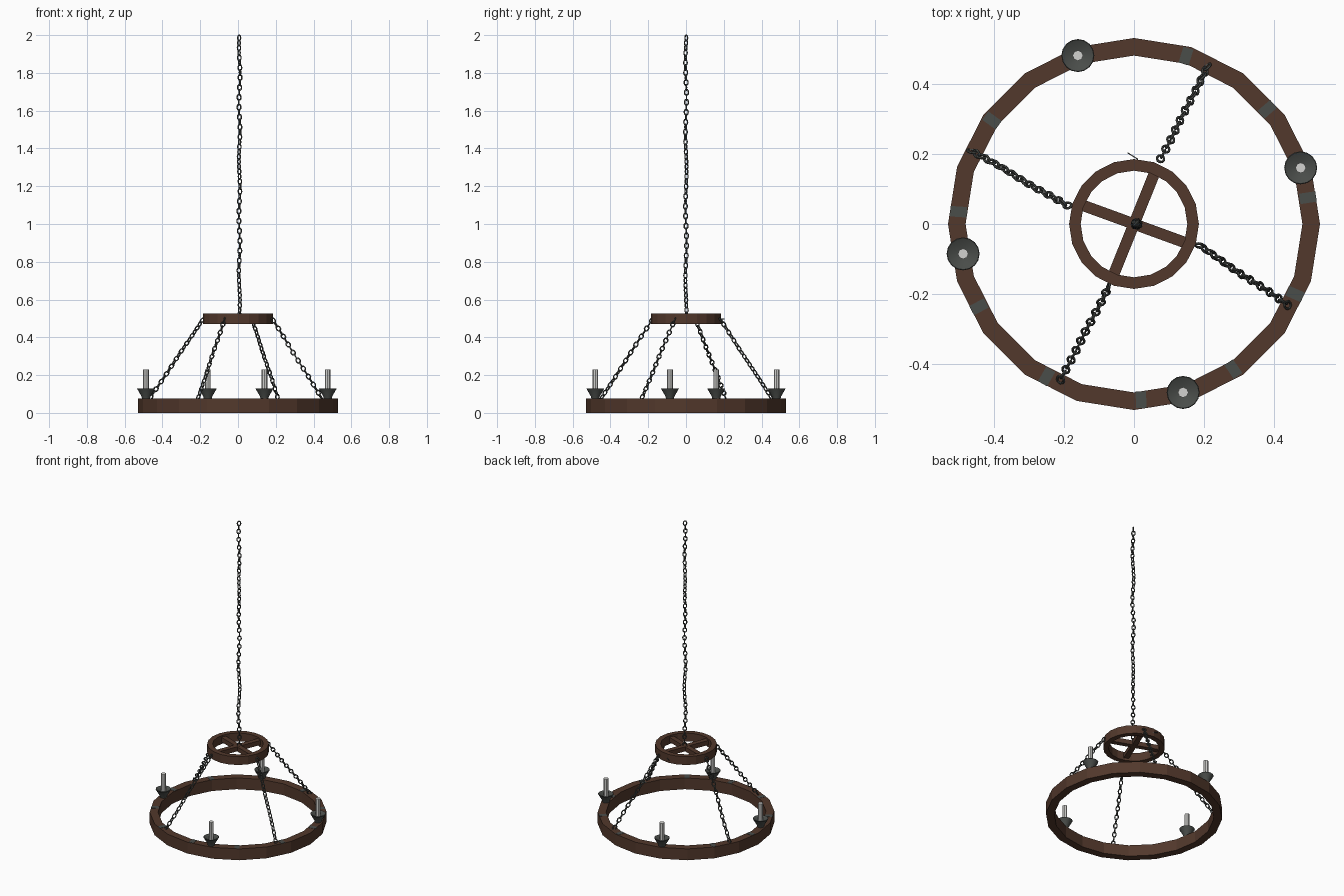
import bpy, bmesh, math
from mathutils import Vector, Matrix

if "Cube" in bpy.data.objects:
    bpy.data.objects.remove(bpy.data.objects["Cube"], do_unlink=True)


def material(name, color):
    mat = bpy.data.materials.new(name)
    mat.use_nodes = True
    mat.diffuse_color = (*color, 1)
    mat.node_tree.nodes["Principled BSDF"].inputs["Base Color"].default_value = (*color, 1)
    return mat


WOOD = material("dark wood", (0.085, 0.040, 0.025))
IRON = material("dark iron", (0.068, 0.074, 0.068))
WAX = material("pale wax", (0.65, 0.65, 0.63))


def finish(name, bm, mat, smooth=False):
    bmesh.ops.recalc_face_normals(bm, faces=bm.faces)
    mesh = bpy.data.meshes.new(name)
    bm.to_mesh(mesh)
    bm.free()
    mesh.materials.append(mat)
    obj = bpy.data.objects.new(name, mesh)
    bpy.context.collection.objects.link(obj)
    if smooth:
        bpy.ops.object.select_all(action="DESELECT")
        obj.select_set(True)
        bpy.context.view_layer.objects.active = obj
        bpy.ops.object.shade_smooth_by_angle(angle=math.radians(40))
    return obj


def loft(bm, rings, close=False):
    """Join rings of points with quads; optionally join the last to the first."""
    rows = [[bm.verts.new(p) for p in ring] for ring in rings]
    n = len(rows[0])
    for i in range(len(rows) if close else len(rows) - 1):
        a, b = rows[i], rows[(i + 1) % len(rows)]
        for j in range(n):
            k = (j + 1) % n
            bm.faces.new((a[j], a[k], b[k], b[j]))
    return rows


def lathe(bm, profile, sides, center=(0, 0, 0), turn=0.0, close=False):
    c = Vector(center)
    angles = [math.tau * i / sides + turn for i in range(sides)]
    return loft(bm, [[c + Vector((r * math.cos(a), r * math.sin(a), z)) for a in angles]
                     for r, z in profile], close)


def hoop(name, inner, outer, low, high, turn=0.0):
    bm = bmesh.new()
    lathe(bm, [(inner, low), (outer, low), (outer, high), (inner, high)], 20, turn=turn, close=True)
    return finish(name, bm, WOOD)


def box(name, size, place, angle, mat):
    bm = bmesh.new()
    m = Matrix.Translation(place) @ Matrix.Rotation(angle, 4, "Z") @ Matrix.Diagonal((*size, 1))
    bmesh.ops.create_cube(bm, size=1, matrix=m)
    return finish(name, bm, mat)


def add_link(bm, center, axis, roll):
    """One oval chain link with its long side along the axis."""
    m = Matrix.Translation(center) @ axis.to_track_quat("Z", "Y").to_matrix().to_4x4() \
        @ Matrix.Rotation(roll, 4, "Z")
    rings = []
    for i in range(12):
        a = math.tau * i / 12
        mid = Vector((0.0105 * math.cos(a), 0, 0.0155 * math.sin(a)))
        out = Vector((math.cos(a), 0, math.sin(a)))
        rings.append([m @ (mid + 0.0037 * (out * math.cos(b) + Vector((0, math.sin(b), 0))))
                      for b in (math.tau * j / 6 for j in range(6))])
    loft(bm, rings, close=True)


def chain(name, start, end, sway=0.0, roll=0.0, twist=0.0):
    start, end = Vector(start), Vector(end)
    count = round((end - start).length / 0.026)
    step = (end - start) / count
    bm = bmesh.new()
    for i in range(count):
        wobble = Vector((math.sin(i * 0.55), math.cos(i * 0.43), 0)) * sway
        add_link(bm, start + step * (i + 0.5) + wobble, step, roll + i * (math.pi / 2 + twist))
    return finish(name, bm, IRON, True)


# Wooden hoops and the crossed bars in the small one
hoop("large_hoop", 0.48, 0.53, 0.0, 0.075)
hoop("small_hoop", 0.152, 0.185, 0.47, 0.525)
for name, degrees, top in (("cross_bar_long", 68, 0.515), ("cross_bar_short", -20, 0.514)):
    box(name, (0.32, 0.032, 0.03), (0, 0, top - 0.015), math.radians(degrees), WOOD)

# Iron straps let into the top of the large hoop
for i in range(10):
    a = math.radians(72.8 - 32.1 * i)
    box(f"strap_{i + 1}", (0.047, 0.03, 0.004),
        (0.501 * math.cos(a), 0.501 * math.sin(a), 0.0745), a, IRON)

# Candles in flared iron cups
for i, (x, y) in enumerate([(-0.16, 0.48), (0.475, 0.16), (0.14, -0.48), (-0.487, -0.085)]):
    cup = bmesh.new()
    rows = lathe(cup, [(0.02, 0.072), (0.024, 0.088), (0.047, 0.128), (0.045, 0.13), (0.012, 0.113)],
                 16, (x, y, 0))
    cup.faces.new(rows[0])
    cup.faces.new(rows[-1])
    finish(f"candle_cup_{i + 1}", cup, IRON, True)
    candle = bmesh.new()
    rows = lathe(candle, [(0.015, 0.1), (0.015, 0.23)], 8, (x, y, 0))
    candle.faces.new(rows[0])
    candle.faces.new(rows[-1])
    finish(f"candle_{i + 1}", candle, WAX, True)

# Hanging chain and the four slanted chains
chain("hanging_chain", (0.007, 0, 0.505), (0.008, 0, 1.998), 0.003, math.radians(30), 0.06)
slanted = [((0.072, 0.178), (0.213, 0.455)), ((-0.183, 0.048), (-0.468, 0.212)),
           ((0.18, -0.058), (0.445, -0.235)), ((-0.07, -0.175), (-0.212, -0.45))]
for i, (upper, lower) in enumerate(slanted):
    chain(f"slanted_chain_{i + 1}", (*upper, 0.5), (*lower, 0.075), 0.001, 0.4 * i, 0.03)

# Loose pin sticking out of the back of the small hoop
box("loose_pin", (0.035, 0.003, 0.004), (-0.004, 0.194, 0.497), math.radians(-32), IRON)
